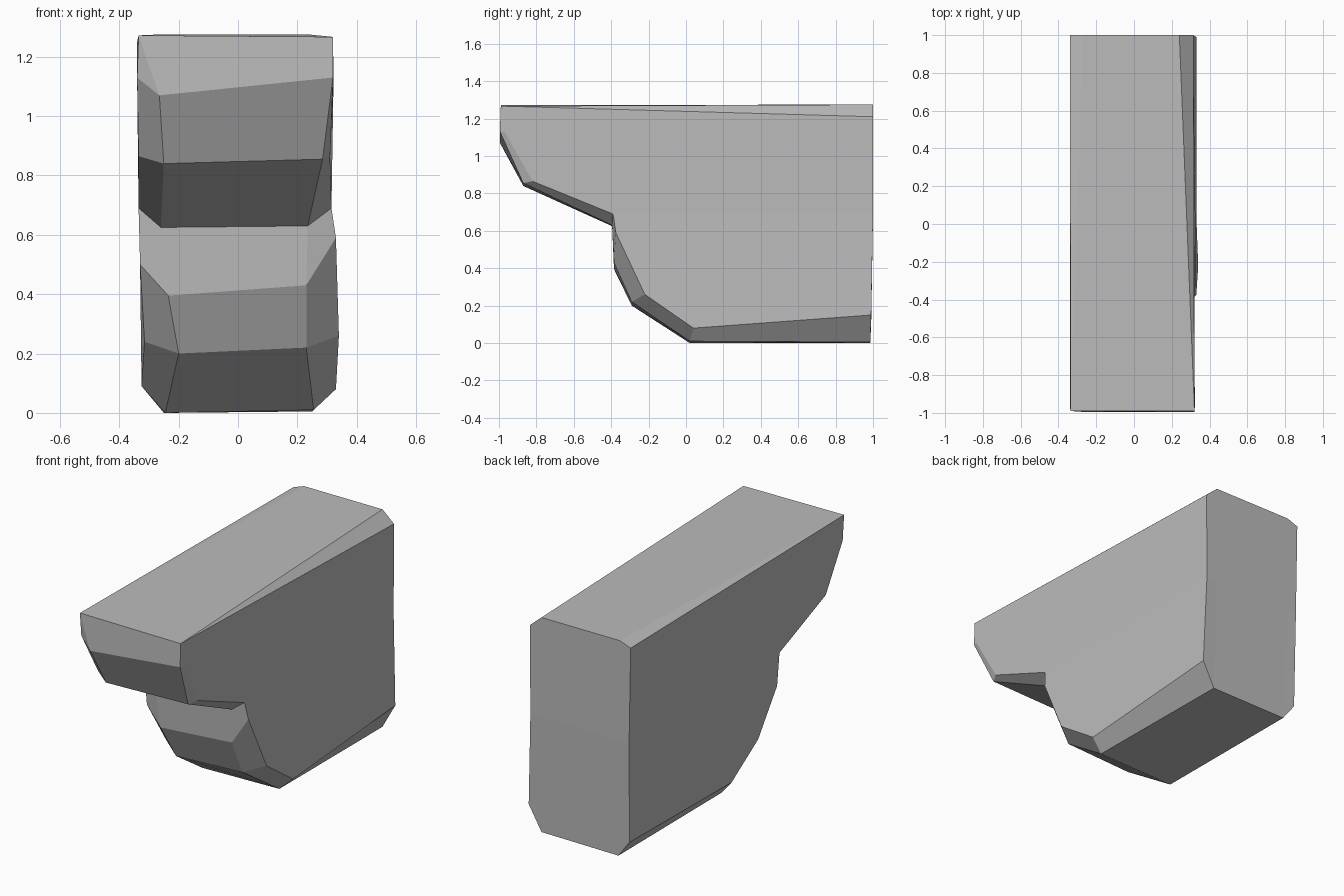
import bpy
import bmesh

default_cube = bpy.data.objects.get("Cube")
if default_cube:
    bpy.data.objects.remove(default_cube, do_unlink=True)


def make_material(name, rgb):
    mat = bpy.data.materials.new(name)
    mat.use_nodes = True
    mat.diffuse_color = (*rgb, 1)
    mat.node_tree.nodes["Principled BSDF"].inputs["Base Color"].default_value = (*rgb, 1)
    return mat


stone_grey = make_material("stone grey", (0.5, 0.5, 0.5))


# Each station around the profile has a facet edge and an outer side edge,
# both given as: x at the right, x at the left, y, z, and the z tilt to the left
stations = {
    "top_front": ((-.335, .32, -.99, 1.272, -.005), (-.335, .32, -.99, 1.272, -.005)),
    "brow": ((-.265, .32, -.995, 1.07, .06), (-.34, .322, -.97, 1.13, 0)),
    "chin": ((-.25, .285, -.87, .84, .015), (-.335, .31, -.82, .865, 0)),
    "notch": ((-.26, .235, -.395, .625, .005), (-.335, .315, -.39, .69, 0)),
    "belly_top": ((-.235, .23, -.385, .395, .035), (-.33, .33, -.375, .5, .09)),
    "belly_low": ((-.2, .23, -.29, .2, .02), (-.315, .34, -.22, .24, .02)),
    "foot_front": ((-.245, .255, .02, 0, .01), (-.325, .33, .04, .09, -.01)),
    "foot_back": ((-.25, .25, .985, 0, .005), (-.325, .33, .99, .1, .05)),
    "back_crease": ((-.25, .24, 1, .69, 0), (-.33, .312, 1, .69, 0)),
    "top_back": ((-.27, .24, 1, 1.275, 0), (-.34, .315, 1, 1.25, -.04)),
}


def add_station(bm, edge, side):
    """Four points in a row: right side, right edge, left edge, left side."""
    def pair(x_right, x_left, y, z, tilt):
        return (bm.verts.new((x_right, y, z)), bm.verts.new((x_left, y, z + tilt)))
    edge_right, edge_left = pair(*edge)
    side_right, side_left = pair(*side)
    return [side_right, edge_right, edge_left, side_left]


bm = bmesh.new()
rows = {name: add_station(bm, *points) for name, points in stations.items()}
loop = list(rows.values())

# Chamfered strips running round the block
for row, following in zip(loop, loop[1:] + loop[:1]):
    for a, b in ((0, 1), (1, 2), (2, 3)):
        bm.faces.new((row[a], row[b], following[b], following[a]))

# Flat sides, creased at the height of the notch
upper = ("top_front", "brow", "chin", "notch", "back_crease", "top_back")
lower = ("notch", "belly_top", "belly_low", "foot_front", "foot_back", "back_crease")
for outline in (upper, lower):
    for side in (0, -1):
        bm.faces.new([rows[name][side] for name in outline])

# Weld the sharp corners and tidy the shell
bmesh.ops.remove_doubles(bm, verts=bm.verts[:], dist=0.001)
bmesh.ops.recalc_face_normals(bm, faces=bm.faces[:])

mesh = bpy.data.meshes.new("stone_bracket")
bm.to_mesh(mesh)
bm.free()
mesh.materials.append(stone_grey)
bracket = bpy.data.objects.new("stone_bracket", mesh)
bpy.context.collection.objects.link(bracket)
